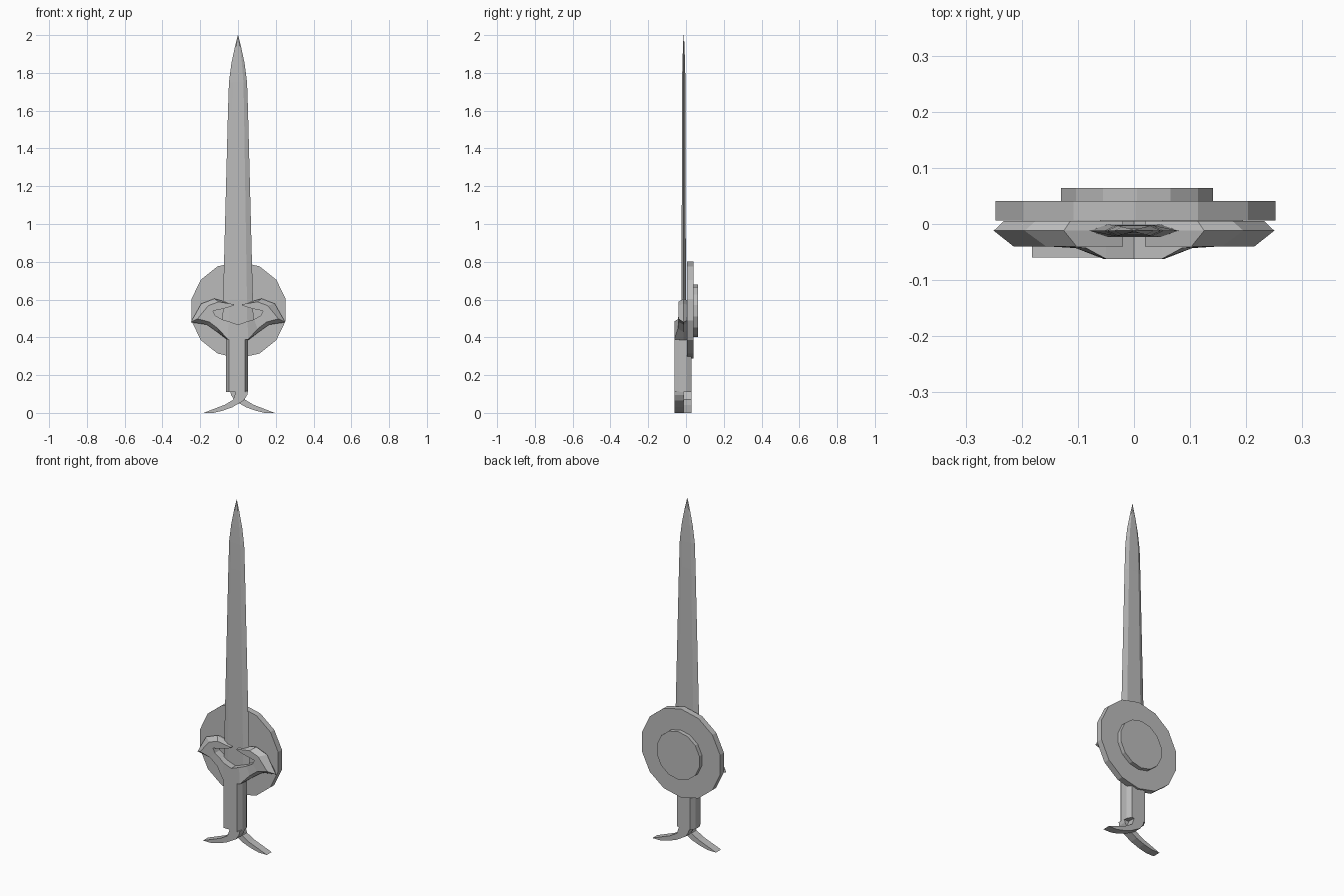
import bpy
import bmesh
import math
from mathutils import Vector

cube = bpy.data.objects.get("Cube")
if cube:
    bpy.data.objects.remove(cube, do_unlink=True)

grey = bpy.data.materials.new("plain_grey")
grey.use_nodes = True
grey.diffuse_color = (0.5, 0.5, 0.5, 1)
grey.node_tree.nodes["Principled BSDF"].inputs["Base Color"].default_value = (0.5, 0.5, 0.5, 1)


def finish(bm, name):
    """Turn a bmesh into a flat shaded grey object."""
    bmesh.ops.remove_doubles(bm, verts=bm.verts, dist=0.0002)
    bmesh.ops.recalc_face_normals(bm, faces=bm.faces)
    mesh = bpy.data.meshes.new(name)
    bm.to_mesh(mesh)
    bm.free()
    mesh.materials.append(grey)
    obj = bpy.data.objects.new(name, mesh)
    bpy.context.collection.objects.link(obj)
    return obj


def loft(name, rings):
    """Skin closed rings of equal length and cap both ends."""
    bm = bmesh.new()
    loops = [[bm.verts.new(p) for p in ring] for ring in rings]
    n = len(loops[0])
    for a, b in zip(loops, loops[1:]):
        for i in range(n):
            j = (i + 1) % n
            bm.faces.new((a[i], a[j], b[j], b[i]))
    bm.faces.new(loops[0])
    bm.faces.new(loops[-1])
    return finish(bm, name)


def disc(name, x, z, radius, y0, y1, sides=14):
    """Upright polygonal plate with a corner at the top."""
    angles = [math.pi / 2 + math.tau * i / sides for i in range(sides)]
    loft(name, [[(x + radius * math.cos(a), y, z + radius * math.sin(a)) for a in angles]
                for y in (y0, y1)])


# Blade: flattened hexagonal section, tapering to a point
blade_y = -0.012
rings = []
for z, w, t in ((0.44, 0.083, 0.011), (0.6, 0.079, 0.011), (1.6, 0.053, 0.010),
                (1.75, 0.048, 0.009), (1.85, 0.035, 0.007), (1.94, 0.016, 0.004),
                (2.0, 0.001, 0.001)):
    section = ((-w, 0), (-0.6 * w, -t), (0.6 * w, -t), (w, 0), (0.6 * w, t), (-0.6 * w, t))
    rings.append([(x, blade_y + y, z) for x, y in section])
loft("blade", rings)

# Round plate and its raised boss behind the guard
disc("round_plate", 0.003, 0.545, 0.256, 0.006, 0.041)
disc("plate_boss", 0.005, 0.54, 0.139, 0.041, 0.064)

# Grip: box with chamfered corners
section = [(0.058, -0.018), (0.058, 0.018), (0.043, 0.046), (-0.043, 0.046),
           (-0.058, 0.018), (-0.058, -0.018), (-0.043, -0.046), (0.043, -0.046)]
loft("grip", [[(x - 0.005, y - 0.016, z) for x, y in section] for z in (0.11, 0.42)])

# Guard: two horns around an open centre, with a sharp ridge along the outer edge
outer = [(0, 0.385), (0.055, 0.385), (0.11, 0.428), (0.165, 0.467), (0.25, 0.48),
         (0.195, 0.578), (0.125, 0.605), (0.02, 0.575)]
inner = [(0, 0.467), (0.05, 0.485), (0.085, 0.495), (0.12, 0.515), (0.132, 0.54),
         (0.085, 0.55), (0.06, 0.556), (0.02, 0.57)]
front_y = [-0.062, -0.062, -0.043] + [-0.04] * 5
front_inset = [0, 0.05, 0.25, 0.3, 0.3, 0.35, 0.35, 0]
bm = bmesh.new()
for side in (1, -1):
    stations = []
    for o, i, y, inset in zip(outer, inner, front_y, front_inset):
        o, i = Vector(o), Vector(i)
        front, back = o.lerp(i, inset), o.lerp(i, inset * 0.5)
        pts = ((front, y), (o, blade_y), (back, 0.005), (i, 0.005), (i, y))
        stations.append([bm.verts.new((side * p.x, d, p.y)) for p, d in pts])
    for a, b in zip(stations, stations[1:]):
        for k in range(5):
            m = (k + 1) % 5
            bm.faces.new((a[k], a[m], b[m], b[k]))
    bm.faces.new(stations[-1])
finish(bm, "guard")

# Pommel: two curled tails sweeping to opposite sides, one before the other
tail = [(-0.01, 0.115), (0.053, 0.115), (0.049, 0.095), (0.03, 0.065), (-0.03, 0.03),
        (-0.08, 0.012), (-0.13, 0), (-0.182, 0), (-0.12, 0.024), (-0.07, 0.043),
        (-0.025, 0.07)]
loft("front_tail", [[(x, y, z) for x, z in tail] for y in (-0.06, -0.014)])
loft("back_tail", [[(0.012 - x, y, z) for x, z in tail] for y in (-0.014, 0.03)])
